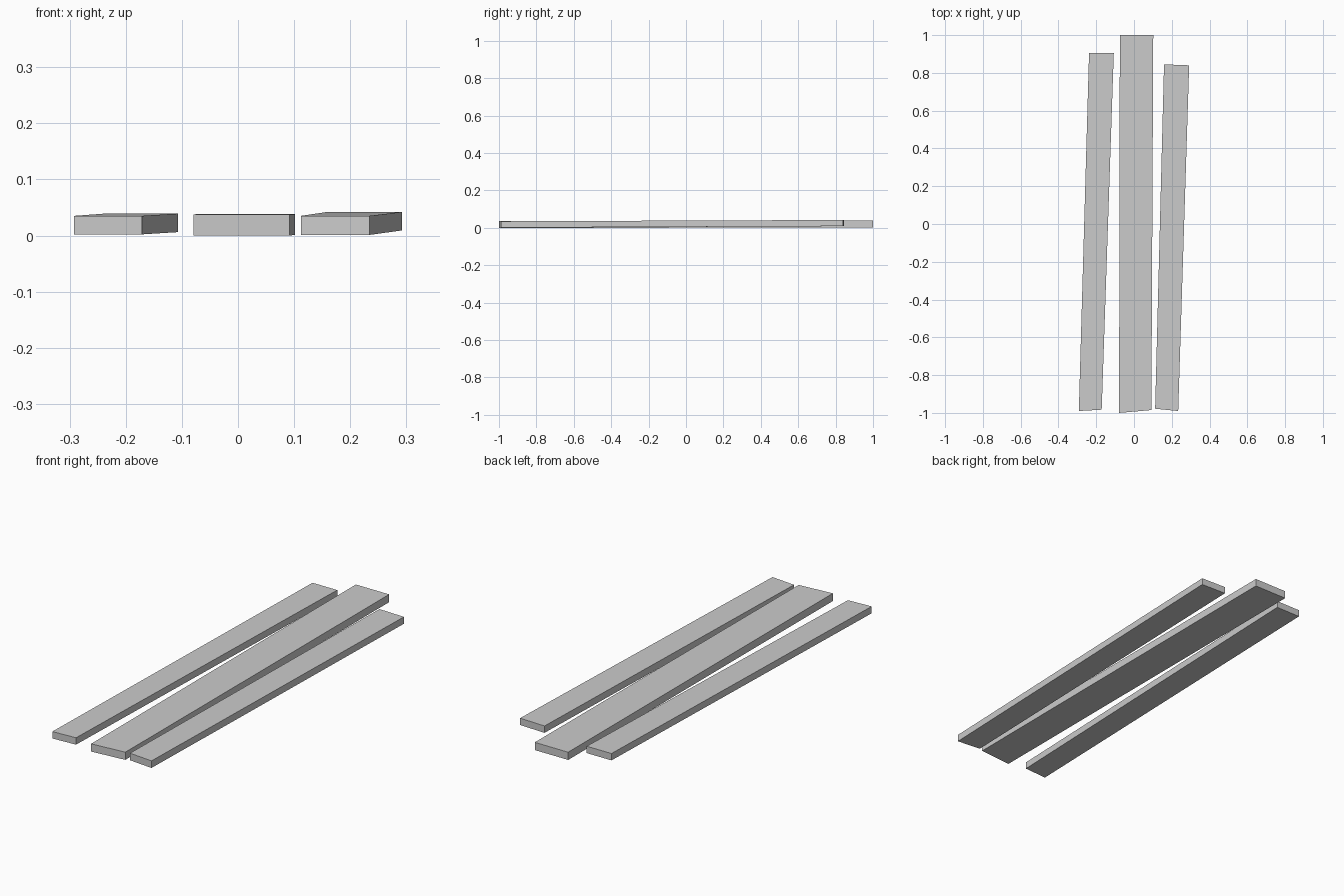
import bpy, bmesh

if "Cube" in bpy.data.objects:
    bpy.data.objects.remove(bpy.data.objects["Cube"])

def plank(name, front, back, zf, zb):
    """Board from (left, right) end points and (bottom, top) heights at each end."""
    bm = bmesh.new()
    outline = [(front[0], zf), (front[1], zf), (back[1], zb), (back[0], zb)]
    low = [bm.verts.new((p[0], p[1], z[0])) for p, z in outline]
    high = [bm.verts.new((p[0], p[1], z[1])) for p, z in outline]
    bm.faces.new(low[::-1])
    bm.faces.new(high)
    for i in range(4):
        j = (i + 1) % 4
        bm.faces.new((low[i], low[j], high[j], high[i]))
    mesh = bpy.data.meshes.new(name)
    bm.to_mesh(mesh)
    bm.free()
    ob = bpy.data.objects.new(name, mesh)
    bpy.context.collection.objects.link(ob)

# Three slightly skewed boards, left to right
plank("left_plank", [(-0.292, -0.99), (-0.171, -0.983)],
      [(-0.238, 0.905), (-0.107, 0.905)], (0.002, 0.035), (0.006, 0.039))
plank("middle_plank", [(-0.079, -1.0), (0.092, -0.985)],
      [(-0.075, 1.0), (0.102, 1.0)], (0.0, 0.037), (0.001, 0.038))
plank("right_plank", [(0.112, -0.978), (0.234, -0.99)],
      [(0.159, 0.845), (0.292, 0.84)], (0.001, 0.035), (0.009, 0.042))
